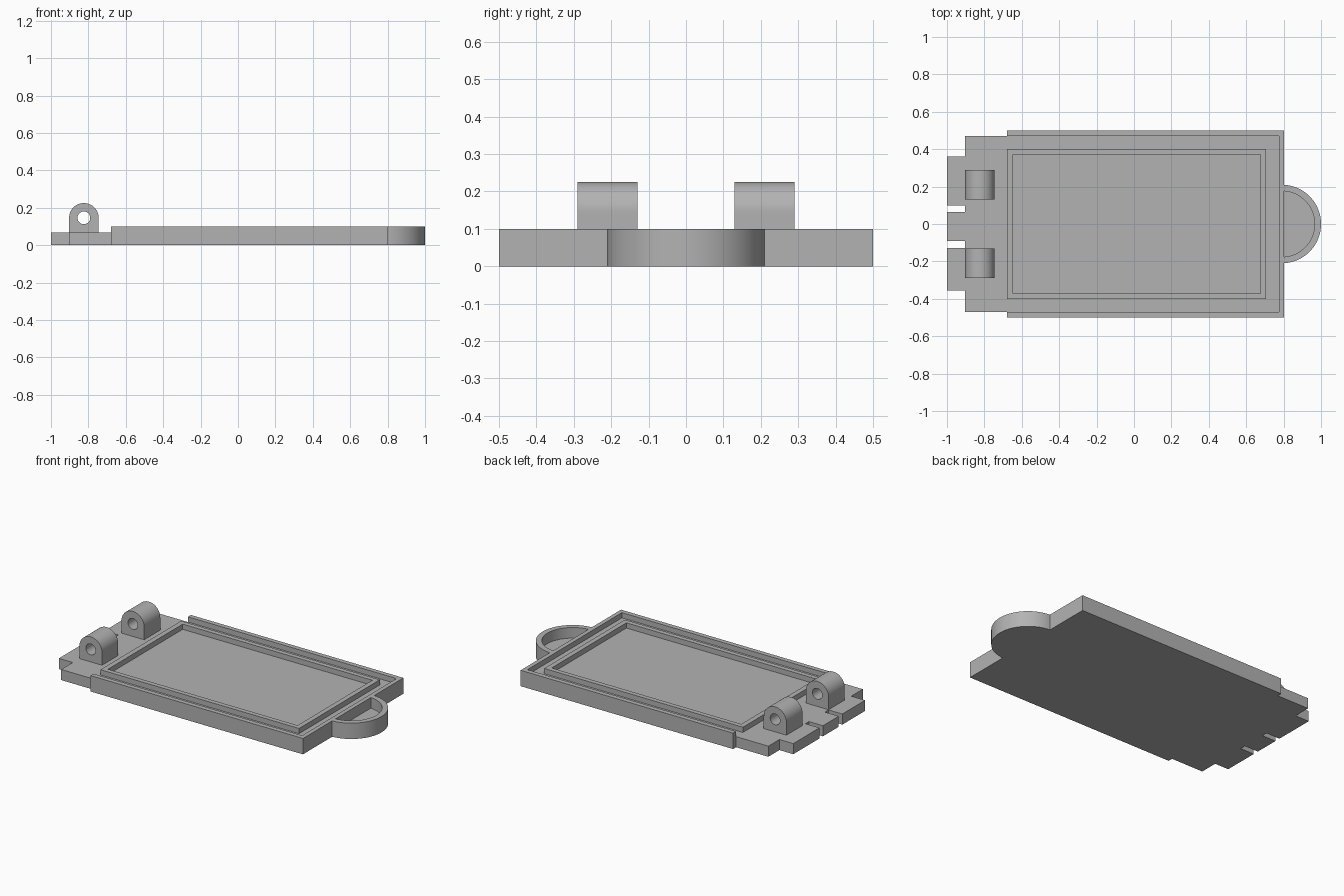
import bpy, bmesh, math

if "Cube" in bpy.data.objects:
    bpy.data.objects.remove(bpy.data.objects["Cube"])

grey = bpy.data.materials.new("light grey")
grey.diffuse_color = (0.45, 0.45, 0.45, 1)
grey.use_nodes = True
grey.node_tree.nodes["Principled BSDF"].inputs["Base Color"].default_value = grey.diffuse_color


def finish(name, bm):
    bmesh.ops.recalc_face_normals(bm, faces=bm.faces[:])
    me = bpy.data.meshes.new(name)
    bm.to_mesh(me)
    bm.free()
    me.materials.append(grey)
    ob = bpy.data.objects.new(name, me)
    bpy.context.collection.objects.link(ob)
    bpy.ops.object.select_all(action='DESELECT')
    ob.select_set(True)
    bpy.context.view_layer.objects.active = ob
    bpy.ops.object.shade_smooth_by_angle(angle=math.radians(30))
    return ob


def flat(x, y, h):
    return (x, y, h)


def upright(x, z, h):
    return (x, h, z)


def prism(name, pts, low, high):
    """Solid outline extruded from low to high."""
    bm = bmesh.new()
    a = [bm.verts.new((x, y, low)) for x, y in pts]
    b = [bm.verts.new((x, y, high)) for x, y in pts]
    bm.faces.new(a)
    bm.faces.new(b)
    for i in range(len(pts)):
        j = (i + 1) % len(pts)
        bm.faces.new((a[i], a[j], b[j], b[i]))
    return finish(name, bm)


def band(name, outer, inner, low, high, closed, place=flat):
    """Wall between two matching outlines, either a full loop or open ended."""
    bm = bmesh.new()
    rings = [[bm.verts.new(place(x, y, h)) for x, y in pts]
             for pts, h in ((outer, low), (outer, high), (inner, high), (inner, low))]
    n = len(outer)
    for i in range(n if closed else n - 1):
        j = (i + 1) % n
        for k in range(4):
            p, q = rings[k], rings[(k + 1) % 4]
            bm.faces.new((p[i], p[j], q[j], q[i]))
    if not closed:
        for i in (0, n - 1):
            bm.faces.new([r[i] for r in rings])
    return finish(name, bm)


def rect(x0, x1, y):
    return [(x0, -y), (x1, -y), (x1, y), (x0, y)]


def arc(cx, r, x_start, n=48):
    a = math.acos((x_start - cx) / r)
    return [(cx + r * math.cos(-a + 2 * a * i / n), r * math.sin(-a + 2 * a * i / n))
            for i in range(n + 1)]


STEP, TOP = 0.067, 0.1
END, SHOULDER, BACK = 0.803, -0.678, -0.903

# base plate with three tabs on the hinge end
outline = [(SHOULDER, -0.47), (SHOULDER, -0.5), (END, -0.5), (END, 0.5),
           (SHOULDER, 0.5), (SHOULDER, 0.47), (BACK, 0.47)]
for y1, y0 in ((0.36, 0.10), (0.065, -0.092), (-0.128, -0.355)):
    outline += [(BACK, y1), (-1, y1), (-1, y0), (BACK, y0)]
outline.append((BACK, -0.47))
prism("base_plate", outline, 0, STEP)

# raised rim on three sides
band("outer_rim", rect(SHOULDER, END, 0.5), rect(SHOULDER, 0.776, 0.47), STEP, TOP, False)

# raised frame around the central panel
band("inner_frame", rect(SHOULDER, 0.707, 0.402), rect(-0.646, 0.676, 0.372), STEP, TOP, True)

# rounded pull at the other end, a shallow cup
outer_arc, inner_arc = arc(0.79, 0.21, END), arc(0.79, 0.176, END)
band("pull_wall", outer_arc, inner_arc, 0, TOP, False)
prism("pull_floor", inner_arc, 0, 0.033)

# two hinge lugs with round tops and pin holes
R, HOLE, CX, N = 0.079, 0.034, -0.824, 64
CZ = STEP + R
lug, hole = [], []
for i in range(N):
    c, s = math.cos(2 * math.pi * i / N), math.sin(2 * math.pi * i / N)
    k = R if s >= 0 else R / max(abs(c), abs(s))
    lug.append((CX + k * c, CZ + k * s))
    hole.append((CX + HOLE * c, CZ + HOLE * s))
for side, y in (("front", -0.21), ("back", 0.21)):
    band(side + "_hinge_lug", lug, hole, y - 0.08, y + 0.08, True, upright)
